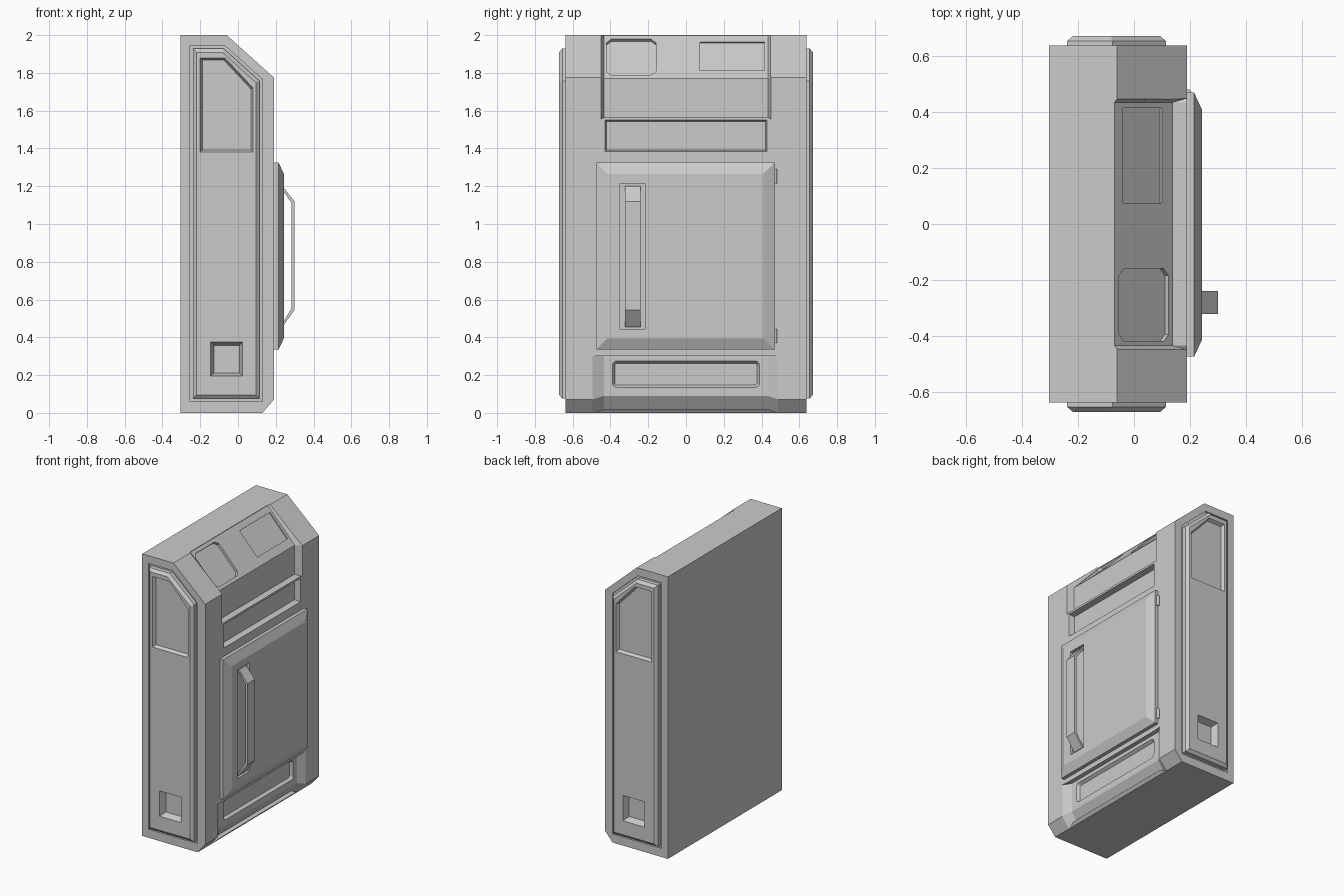
import bpy, bmesh, math
from mathutils import Vector

cube = bpy.data.objects.get("Cube")
if cube:
    bpy.data.objects.remove(cube, do_unlink=True)

grey = bpy.data.materials.new("light_grey")
grey.use_nodes = True
colour = (0.6, 0.6, 0.6, 1)
grey.diffuse_color = colour
grey.node_tree.nodes["Principled BSDF"].inputs["Base Color"].default_value = colour


def loft(name, layers, place):
    """Closed solid through matching outlines, each given as (outline, depth)."""
    bm = bmesh.new()
    rings = [[bm.verts.new(place(u, v, d)) for u, v in poly] for poly, d in layers]
    for a, b in zip(rings, rings[1:]):
        for i in range(len(a)):
            j = (i + 1) % len(a)
            bm.faces.new((a[i], a[j], b[j], b[i]))
    bm.faces.new(rings[0])
    bm.faces.new(rings[-1])
    bmesh.ops.recalc_face_normals(bm, faces=bm.faces)
    mesh = bpy.data.meshes.new(name)
    bm.to_mesh(mesh)
    bm.free()
    mesh.materials.append(grey)
    obj = bpy.data.objects.new(name, mesh)
    bpy.context.collection.objects.link(obj)
    return obj


def cut(target, *args):
    """Lofted cutter subtracted from the target."""
    cutter = loft(target.name + "_cutter", *args)
    cutter.hide_render = True
    cutter.hide_viewport = True
    cutter.display_type = 'WIRE'
    mod = target.modifiers.new("cut", 'BOOLEAN')
    mod.operation = 'DIFFERENCE'
    mod.solver = 'EXACT'
    mod.object = cutter


def rect(u0, u1, v0, v1):
    return [(u0, v0), (u1, v0), (u1, v1), (u0, v1)]


def rounded(u0, u1, v0, v1, r, n=4):
    pts = []
    corners = [(u1 - r, v1 - r), (u0 + r, v1 - r), (u0 + r, v0 + r), (u1 - r, v0 + r)]
    for k, (cu, cv) in enumerate(corners):
        for i in range(n + 1):
            a = math.pi / 2 * (k + i / n)
            pts.append((cu + r * math.cos(a), cv + r * math.sin(a)))
    return pts


def inset(poly, t):
    """Move every edge of a counter-clockwise outline inward by t."""
    out = []
    for i, p in enumerate(poly):
        p = Vector(p)
        e = (p - Vector(poly[i - 1])).normalized()
        f = (Vector(poly[(i + 1) % len(poly)]) - p).normalized()
        n, m = Vector((-e.y, e.x)), Vector((-f.y, f.x))
        out.append(tuple(p + (n + m) * t / (1 + n.dot(m))))
    return out


def side(s):
    return lambda u, v, d: (u, s * d, v)


def face(u, v, d):
    return (d, u, v)


# Main cabinet, a chamfered profile along y
profile = [(-.305, 0), (.13, 0), (.19, .07), (.19, 1.775), (-.06, 2), (-.305, 2)]
body = loft("cabinet_body", [(profile, -.638), (profile, .638)], side(1))

# Console recess running down the sloped top and upper face
lip = [(-.06, 2.003), (.192, 1.777), (.192, 1.555), (.3, 1.555), (.3, 2.1), (-.06, 2.1)]
floor = [(-.07, 1.997), (.14, 1.77), (.14, 1.565), (.3, 1.565), (.3, 2.1), (-.07, 2.1)]
cut(body, [(lip, -.45), (floor, -.435), (floor, .435), (lip, .45)], side(1))

# Slot below the console
slot = rect(-.428, .428, 1.385, 1.55)
cut(body, [(slot, .2), (slot, .19), (inset(slot, .008), .15)], face)

# Kick recess with splayed ends
lip = [(.131, -.001), (.192, .07), (.192, .305), (.3, .305), (.3, -.001)]
floor = [(.112, .02), (.16, .09), (.16, .3), (.3, .3), (.3, .02)]
cut(body, [(lip, -.5), (floor, -.435), (floor, .435), (lip, .49)], side(1))
vent = rounded(-.39, .39, .135, .275, .025)
cut(body, [(vent, .17), (vent, .16), (inset(vent, .013), .14)], face)

# Two screens sunk into the console slope
start = Vector((-.07, 0, 1.997))
down = (Vector((.14, 0, 1.77)) - start).normalized()
normal = Vector((-down.z, 0, down.x))


def slope(u, v, d):
    return start + down * v + normal * d + Vector((0, u, 0))


left_screen = rounded(-.42, -.16, .025, .285, .025, 1)
cut(body, [(left_screen, .03), (left_screen, -.018)], slope)
right_screen = rect(.075, .415, .045, .25)
cut(body, [(right_screen, .03), (right_screen, -.008)], slope)

# End panels: groove, bevelled plate, window and square socket
groove = [(-.255, .06), (.13, .06), (.13, 1.765), (-.07, 1.945), (-.255, 1.945)]
plate = inset(groove, .016)
window = [(-.2, 1.38), (.08, 1.38), (.08, 1.72), (-.07, 1.88), (-.2, 1.88)]
socket = rect(-.145, .025, .195, .375)
for s, label in ((-1, "front"), (1, "back")):
    cut(body, [(groove, .65), (groove, .625)], side(s))
    panel = loft(label + "_panel", [(plate, .6), (plate, .655), (inset(plate, .02), .672)], side(s))
    cut(panel, [(window, .69), (window, .672), (inset(window, .012), .65)], side(s))
    cut(panel, [(socket, .69), (socket, .672), (inset(socket, .017), .625)], side(s))
    cut(body, [(socket, .66), (socket, .59)], side(s))

# Door with wide bevel and handle well
outline = rect(-.475, .47, .335, 1.325)
door = loft("door", [(outline, .18), (outline, .215), (inset(outline, .06), .243)], face)
well = rect(-.35, -.218, .445, 1.215)
cut(door, [(well, .26), (well, .225)], face)

# Bent strap handle
strap = [(.22, .455), (.235, .455), (.3, .545), (.3, 1.12), (.235, 1.2), (.22, 1.2),
         (.22, 1.185), (.232, 1.185), (.284, 1.11), (.284, .555), (.232, .47), (.22, .47)]
loft("door_handle", [(strap, -.322), (strap, -.24)], side(1))

# Hinge barrels
for z, label in ((.37, "lower"), (1.215, "upper")):
    barrel = rounded(.185, .205, .462, .482, .0099, 3)
    loft(label + "_hinge", [(barrel, z), (barrel, z + .075)], lambda u, v, d: (u, v, d))
